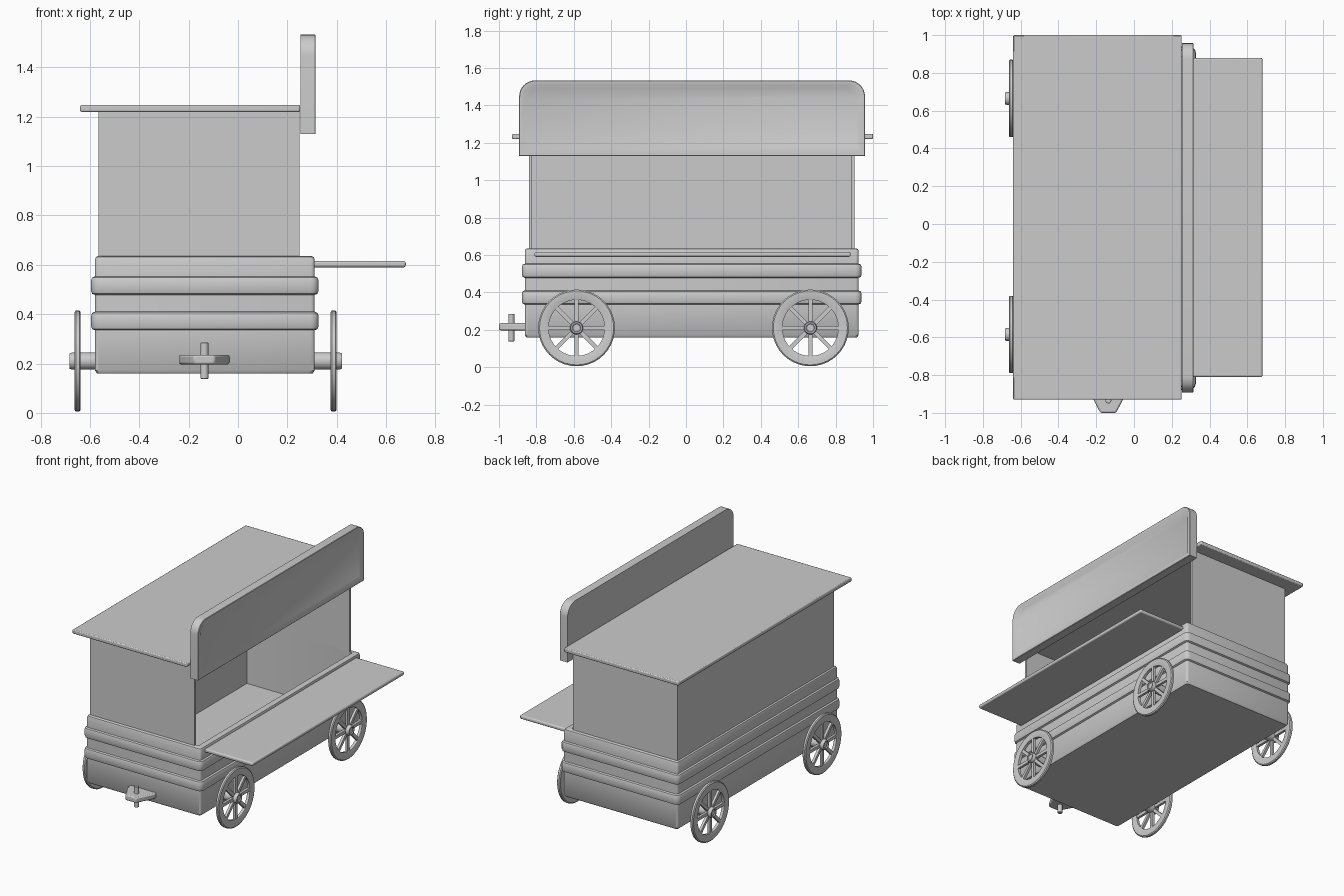
import bpy, bmesh, math
from mathutils import Matrix

if "Cube" in bpy.data.objects:
    bpy.data.objects.remove(bpy.data.objects["Cube"])

CX = -0.1325  # centre plane of the cart body


def finish(name, bm, bevel=0.0, segs=2, angle=35):
    bmesh.ops.recalc_face_normals(bm, faces=bm.faces)
    me = bpy.data.meshes.new(name)
    bm.to_mesh(me)
    bm.free()
    ob = bpy.data.objects.new(name, me)
    bpy.context.collection.objects.link(ob)
    bpy.ops.object.select_all(action='DESELECT')
    ob.select_set(True)
    bpy.context.view_layer.objects.active = ob
    if bevel:
        m = ob.modifiers.new("bevel", 'BEVEL')
        m.width, m.segments, m.limit_method = bevel, segs, 'ANGLE'
    bpy.ops.object.shade_smooth_by_angle(angle=math.radians(angle))
    return ob


def loft(bm, rings, closed=False):
    """Skin equal-length point rings; cap the ends unless closed on itself."""
    vs = [[bm.verts.new(p) for p in r] for r in rings]
    n = len(vs[0])
    pairs = list(zip(vs, vs[1:])) + ([(vs[-1], vs[0])] if closed else [])
    for a, b in pairs:
        for i in range(n):
            bm.faces.new((a[i], a[(i + 1) % n], b[(i + 1) % n], b[i]))
    if not closed:
        bm.faces.new(vs[0])
        bm.faces.new(vs[-1])


def prism(bm, pts, z0, z1):
    loft(bm, [[(x, y, z) for x, y in pts] for z in (z0, z1)])


def rounded(x0, x1, y0, y1, r, n=3):
    pts = []
    for k, (cx, cy) in enumerate([(x1 - r, y1 - r), (x0 + r, y1 - r),
                                  (x0 + r, y0 + r), (x1 - r, y0 + r)]):
        for i in range(n + 1):
            a = math.pi / 2 * (k + i / n)
            pts.append((cx + r * math.cos(a), cy + r * math.sin(a)))
    return pts


def lathe(bm, profile, x0, y0, z0, n=40, closed=False):
    """Revolve (radius, x offset) about an axis parallel to x."""
    loft(bm, [[(x0 + dx, y0 + r * math.cos(2 * math.pi * i / n),
                z0 + r * math.sin(2 * math.pi * i / n)) for i in range(n)]
              for r, dx in profile], closed)


# lower tub: hollow, with two raised bands round the outside
def band(z0, z1, d=0.016):
    return [(0, z0), (d * .7, z0 + .005), (d, z0 + .018),
            (d, z1 - .018), (d * .7, z1 - .005), (0, z1)]


profile = ([(-.008, .16), (0, .172)] + band(.335, .41) + band(.478, .553)
           + [(0, .62), (-.004, .631), (-.012, .635)])
bm = bmesh.new()
rings = [[(x, y, z) for x, y in rounded(-.58 - d, .311 + d, -.862 - d, .923 + d, .016 + max(d, 0))]
         for d, z in profile]
rings += [[(x, y, z) for x, y in rounded(-.55, .27, -.825, .885, .003)] for z in (.635, .2)]
loft(bm, rings)
finish("cart_tub", bm)

# upper walls: thin U, open on the serving side
bm = bmesh.new()
prism(bm, [(.25, -.84), (-.565, -.84), (-.565, .90), (.25, .90),
           (.25, .885), (-.55, .885), (-.55, -.825), (.25, -.825)], .632, 1.225)
finish("upper_walls", bm)

# roof slab
bm = bmesh.new()
prism(bm, [(-.64, -.93), (.252, -.93), (.252, 1.0), (-.64, 1.0)], 1.22, 1.248)
finish("roof", bm, .006)

# serving counter
bm = bmesh.new()
prism(bm, [(.30, -.81), (.68, -.81), (.68, .88), (.30, .88)], .59, .616)
finish("serving_counter", bm, .009, 3)


# sign board with rounded top corners and a shallow recessed panel
def sign_outline(inset, x):
    y0, y1, z0, z1 = -.892 + inset, .957 - inset, 1.13 + inset, 1.533 - inset
    r = .085 - inset * .6
    pts = [(x, y0, z0), (x, y1, z0)]
    for cy, a0 in ((y1 - r, 0), (y0 + r, 90)):
        for i in range(9):
            a = math.radians(a0 + 90 * i / 8)
            pts.append((x, cy + r * math.cos(a), z1 - r + r * math.sin(a)))
    return pts


bm = bmesh.new()
loft(bm, [sign_outline(0, .253), sign_outline(0, .312), sign_outline(.003, .315),
          sign_outline(.022, .315), sign_outline(.045, .303)])
finish("sign_board", bm)


# wheels: rim, eight spokes, hub and stub axle
def wheel(name, y, side):
    bm = bmesh.new()
    x, z = .3875, .21
    lathe(bm, [(.15, -.010), (.155, -.0125), (.198, -.0125), (.205, -.007),
               (.205, .007), (.198, .0125), (.155, .0125), (.15, .010)], x, y, z, 40, True)
    for k in range(8):
        rot = Matrix.Rotation(math.pi / 4 * k, 4, 'X')
        mat = (Matrix.Translation((x, y, z)) @ rot @ Matrix.Translation((0, 0, .092))
               @ Matrix.Diagonal((.018, .022, .13, 1)))
        bmesh.ops.create_cube(bm, size=1, matrix=mat)
    lathe(bm, [(.035, -.09), (.035, .0), (.035, .022), (.031, .033),
               (.023, .033), (.020, .027)], x, y, z, 24)
    if side < 0:
        for v in bm.verts:
            v.co.x = 2 * CX + .0025 - v.co.x
    finish(name, bm)


for side, s in ((1, "right"), (-1, "left")):
    for y, f in ((-.585, "front"), (.665, "rear")):
        wheel(f"{f}_{s}_wheel", y, side)

# tow hitch: tapered tongue and pin
bm = bmesh.new()
prism(bm, [(-.238, -.85), (-.238, -.885), (-.178, -1.0), (-.095, -1.0),
           (-.035, -.885), (-.035, -.85)], .197, .235)
finish("hitch_tongue", bm, .008)
bm = bmesh.new()
bmesh.ops.create_cone(bm, cap_ends=True, segments=20, radius1=.016, radius2=.016, depth=.147,
                      matrix=Matrix.Translation((-.136, -.934, .2115)))
finish("hitch_pin", bm, .002, 1)
